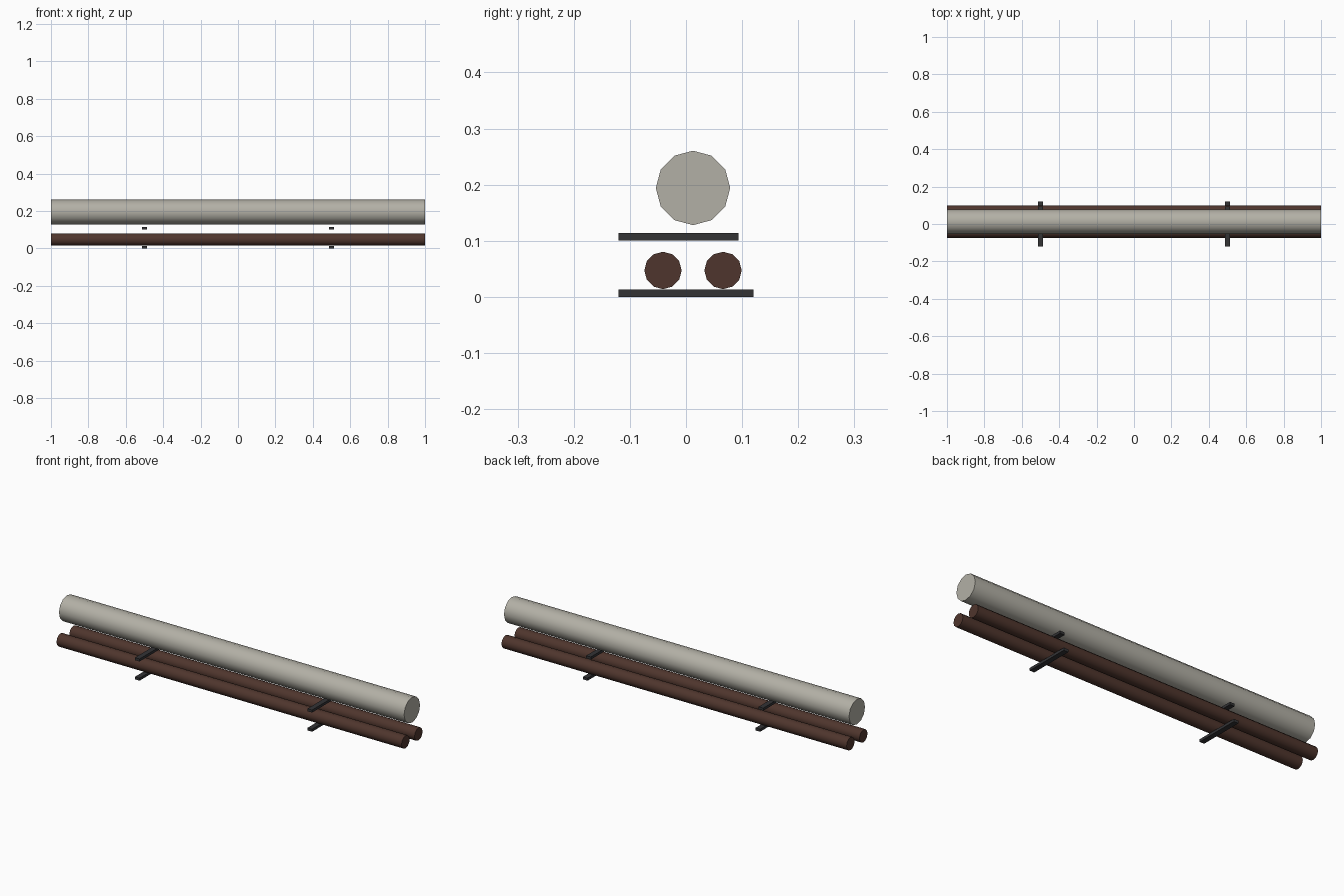
import bpy
import math

if "Cube" in bpy.data.objects:
    bpy.data.objects.remove(bpy.data.objects["Cube"])


def material(name, rgb):
    m = bpy.data.materials.new(name)
    m.diffuse_color = (*rgb, 1.0)
    m.use_nodes = True
    m.node_tree.nodes["Principled BSDF"].inputs["Base Color"].default_value = m.diffuse_color
    return m


GREY = material("pale_grey", (0.45, 0.435, 0.38))
BROWN = material("dark_brown", (0.078, 0.036, 0.026))
BLACK = material("charcoal", (0.033, 0.033, 0.036))


def pipe(name, y, z, radius, mat):
    """Twelve-sided pipe running the full length along x."""
    bpy.ops.mesh.primitive_cylinder_add(
        vertices=12, radius=radius, depth=2.0,
        location=(0, y, z), rotation=(0, math.pi / 2, 0))
    ob = bpy.context.object
    ob.name = name
    ob.data.materials.append(mat)
    bpy.ops.object.shade_smooth_by_angle(angle=math.radians(40))


def bar(name, x, y0, y1, z0, z1):
    """Flat support bar running across the pipes."""
    bpy.ops.mesh.primitive_cube_add(
        size=1, location=(x, (y0 + y1) / 2, (z0 + z1) / 2))
    ob = bpy.context.object
    ob.name = name
    ob.scale = (0.0267, y1 - y0, z1 - z0)
    bpy.ops.object.transform_apply(location=False, rotation=False, scale=True)
    ob.data.materials.append(BLACK)


# Pipes: one large on top, two small below
pipe("large_pipe", 0.0125, 0.1943, 0.0663, GREY)
pipe("small_pipe_front", -0.041, 0.0472, 0.0333, BROWN)
pipe("small_pipe_back", 0.066, 0.0472, 0.0333, BROWN)

# Support bars at both ends
for side, x in (("left", -0.5), ("right", 0.5)):
    bar("lower_bar_" + side, x, -0.12, 0.12, 0.0, 0.0135)
    bar("upper_bar_" + side, x, -0.12, 0.0933, 0.1005, 0.114)
